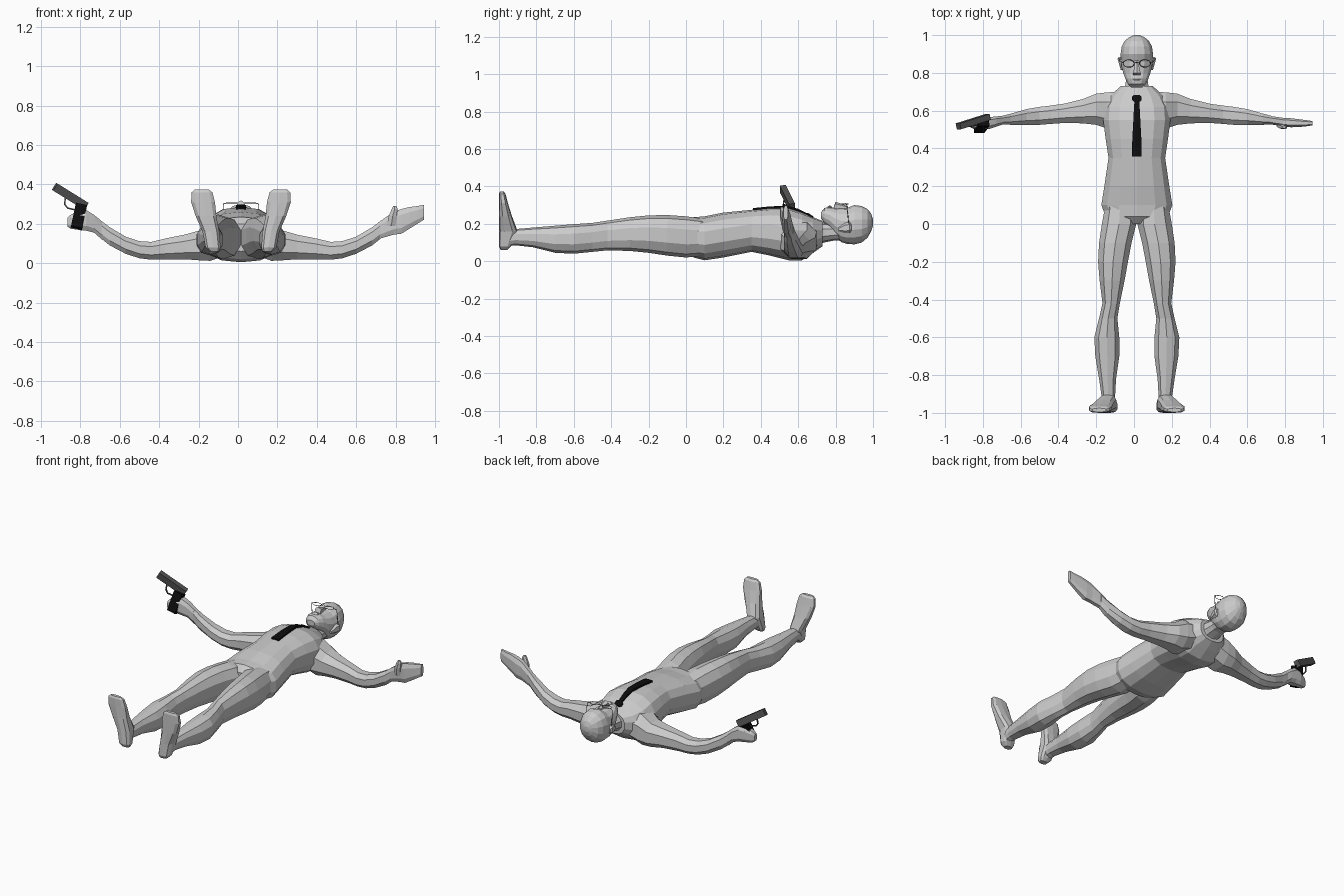
import bpy, bmesh, math
from mathutils import Vector, Matrix

CX = 0.015  # body centre line


def material(name, v):
    m = bpy.data.materials.new(name)
    m.diffuse_color = (v, v, v, 1)
    return m


GREY = material("light_grey", 0.6)
METAL = material("gun_grey", 0.09)
BLACK = material("black", 0.004)


def finish(name, bm, mat):
    bmesh.ops.recalc_face_normals(bm, faces=bm.faces[:])
    me = bpy.data.meshes.new(name)
    bm.to_mesh(me)
    bm.free()
    me.materials.append(mat)
    ob = bpy.data.objects.new(name, me)
    bpy.context.collection.objects.link(ob)
    return ob


def loft(name, axis, rows, n=10, power=2.3, mat=GREY, flip=False):
    """Rows are (position on axis, a0, a1, b0, b1); a and b are the other axes in xyz order."""
    others = [i for i in range(3) if i != axis]
    unit = []
    for k in range(n):
        t = math.tau * (k + 0.5) / n
        unit.append([math.copysign(abs(f) ** (2 / power), f) for f in (math.cos(t), math.sin(t))])
    mx = max(abs(u[0]) for u in unit)
    my = max(abs(u[1]) for u in unit)
    bm = bmesh.new()
    rings = []
    for p, a0, a1, b0, b1 in rows:
        ring = []
        for u, v in unit:
            co = [0, 0, 0]
            co[axis] = p
            co[others[0]] = (a0 + a1) / 2 + (a1 - a0) / 2 * u / mx
            co[others[1]] = (b0 + b1) / 2 + (b1 - b0) / 2 * v / my
            if flip:
                co[0] = 2 * CX - co[0]
            ring.append(bm.verts.new(co))
        rings.append(ring)
    for r, s in zip(rings, rings[1:]):
        for k in range(n):
            j = (k + 1) % n
            bm.faces.new((r[k], r[j], s[j], s[k]))
    bm.faces.new(rings[0])
    bm.faces.new(rings[-1])
    return finish(name, bm, mat)


def pair(name, *args, **kw):
    loft("right_" + name, *args, **kw)
    loft("left_" + name, *args, flip=True, **kw)


def central(rows):
    return [(p, CX - w, CX + w, lo, hi) for p, w, lo, hi in rows]


def bar(name, start, end, side, thick, mat):
    """Box running from start to end."""
    a, b = Vector(start), Vector(end)
    d = (b - a).normalized()
    s = Vector((0, 1, 0))
    s = (s - d * s.dot(d)).normalized()
    u = d.cross(s)
    rot = Matrix((d, s, u)).transposed().to_4x4()
    bm = bmesh.new()
    bmesh.ops.create_cube(bm, size=1, matrix=Matrix.Translation((a + b) / 2) @ rot
                          @ Matrix.Diagonal(((b - a).length, side, thick, 1)))
    return finish(name, bm, mat)


def wire(name, pts, r, mat, cyclic=False):
    cu = bpy.data.curves.new(name, 'CURVE')
    cu.dimensions = '3D'
    cu.bevel_depth = r
    cu.bevel_resolution = 0
    sp = cu.splines.new('POLY')
    sp.points.add(len(pts) - 1)
    for q, p in zip(sp.points, pts):
        q.co = (*p, 1)
    sp.use_cyclic_u = cyclic
    cu.materials.append(mat)
    bpy.context.collection.objects.link(bpy.data.objects.new(name, cu))


# torso and neck
loft("torso", 1, central([
    (0.0, .08, .06, .20), (.04, .165, .02, .235), (.10, .188, .005, .24), (.20, .172, .02, .26),
    (.35, .150, .05, .275), (.45, .165, .03, .285), (.55, .178, .005, .285),
    (.62, .172, .005, .262), (.68, .14, .045, .235), (.73, .085, .08, .215)]), n=14, power=2.5)
loft("neck", 1, central([(.66, .085, .075, .225), (.74, .06, .1, .205),
                         (.79, .054, .11, .2), (.86, .055, .11, .21)]))

# head with face details
loft("head", 1, central([
    (.722, .028, .23, .262), (.74, .046, .2, .285), (.77, .061, .172, .29), (.80, .072, .13, .284),
    (.83, .08, .102, .284), (.86, .084, .093, .284), (.90, .086, .09, .3), (.94, .08, .1, .295),
    (.97, .064, .125, .28), (.99, .038, .16, .255), (1.0, .014, .19, .225)]), n=14, power=2.2)
loft("nose", 1, central([(.79, .02, .27, .292), (.80, .02, .27, .318),
                         (.83, .013, .27, .308), (.865, .01, .27, .293)]), n=6)
loft("lips", 1, central([(.756, .012, .27, .291), (.768, .025, .27, .299), (.78, .012, .27, .291)]), n=6)
pair("ear", 1, [(.815, .085, .1, .16, .18), (.85, .085, .11, .15, .205),
                (.875, .085, .117, .15, .21), (.885, .09, .11, .165, .195)], n=6)

# legs and feet
pair("leg", 1, [
    (.11, .025, .18, .03, .225), (0, .018, .2, .02, .24), (-.1, .043, .215, .03, .247),
    (-.2, .062, .22, .045, .245), (-.3, .08, .212, .055, .235), (-.42, .105, .197, .058, .217),
    (-.5, .118, .215, .05, .205), (-.6, .108, .24, .04, .198), (-.7, .108, .235, .045, .19),
    (-.82, .125, .215, .075, .18), (-.91, .13, .202, .085, .172), (-.96, .13, .2, .08, .165)])
pair("foot", 2, [
    (.06, .125, .175, -.99, -.955), (.08, .118, .195, -1, -.935), (.16, .125, .21, -1, -.90),
    (.24, .14, .245, -1, -.93), (.31, .147, .268, -1, -.952), (.36, .16, .265, -1, -.965),
    (.373, .178, .25, -.995, -.975)], power=2.8)

# arms
pair("arm", 0, [
    (.09, .5, .70, .04, .22), (.17, .505, .697, .012, .205), (.23, .525, .69, .015, .165),
    (.3, .533, .662, .02, .145), (.4, .535, .637, .02, .125), (.47, .53, .627, .018, .108),
    (.53, .525, .62, .025, .112), (.6, .525, .608, .048, .135), (.68, .525, .585, .09, .182),
    (.73, .528, .572, .13, .22)], n=8)

# open hand
loft("open_hand", 0, [
    (.72, .528, .572, .125, .212), (.79, .517, .562, .145, .262), (.83, .512, .56, .15, .275),
    (.87, .513, .555, .175, .285), (.91, .517, .55, .2, .29), (.945, .522, .545, .222, .297)],
    n=8, power=2.8)
loft("open_thumb", 2, [(.19, .755, .80, .51, .545), (.24, .765, .805, .502, .53),
                       (.275, .78, .81, .502, .525), (.29, .787, .803, .506, .52)], n=6)

# gripping hand
loft("gripping_hand", 0, [
    (-.69, .528, .572, .12, .212), (-.73, .515, .57, .155, .245), (-.77, .502, .565, .165, .27),
    (-.81, .502, .56, .17, .265), (-.85, .505, .545, .175, .245), (-.865, .51, .535, .185, .23)],
    n=8, power=2.8)

# pistol
bar("pistol_slide", (-.93, .517, .388), (-.772, .567, .29), .032, .042, METAL)
bar("pistol_grip", (-.795, .54, .295), (-.82, .503, .178), .042, .058, BLACK)
wire("trigger_guard", [(-.875, .525, .335), (-.88, .52, .30), (-.865, .517, .28), (-.825, .525, .27)],
     .005, METAL)

# tie: blade follows the chest, knot sits at the throat
bm = bmesh.new()
prev = None
for y, w, z in [(.357, .026, .284), (.45, .024, .293), (.54, .019, .297), (.60, .016, .28),
                (.645, .013, .258), (.655, .024, .257), (.672, .026, .246), (.682, .016, .238)]:
    cur = [bm.verts.new((CX + sx * w, y, z + dz)) for sx, dz in ((-1, 0), (1, 0), (1, -.014), (-1, -.014))]
    if prev:
        for k in range(4):
            j = (k + 1) % 4
            bm.faces.new((prev[k], prev[j], cur[j], cur[k]))
    else:
        bm.faces.new(cur)
    prev = cur
bm.faces.new(prev)
finish("tie", bm, BLACK)

# glasses
for s, side in ((-1, "left"), (1, "right")):
    rim = [(CX + s * (.043 + .03 * math.cos(k * math.tau / 10)),
            .85 + .02 * math.sin(k * math.tau / 10), .306) for k in range(10)]
    wire(side + "_glasses_rim", rim, .002, METAL, True)
    wire(side + "_glasses_temple", [(CX + s * .073, .855, .306), (CX + s * .09, .86, .3),
                                    (CX + s * .092, .87, .2)], .002, METAL)
wire("glasses_bridge", [(CX - .013, .853, .306), (CX, .855, .311), (CX + .013, .853, .306)], .002, METAL)
